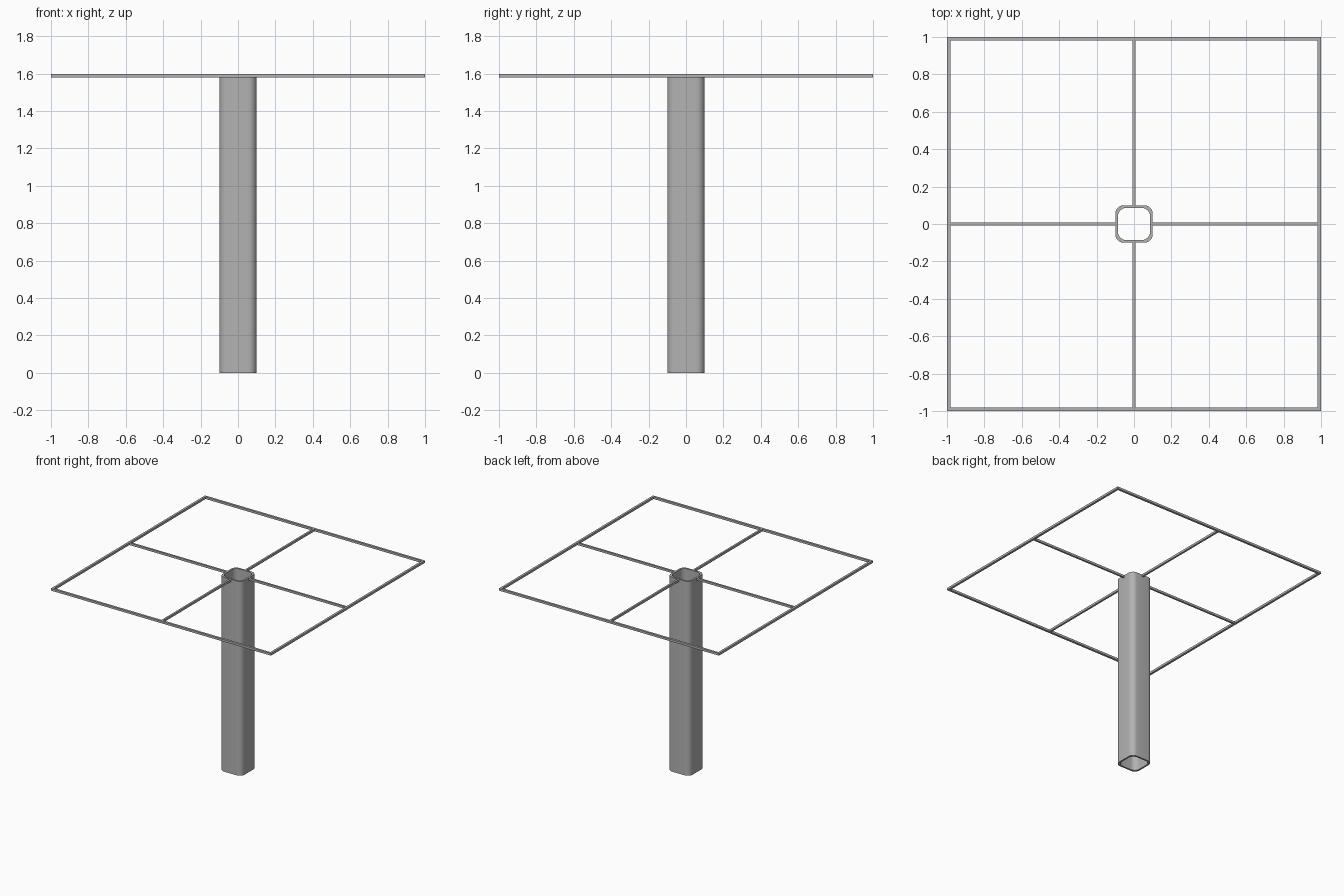
import bpy, bmesh
from math import sin, cos, pi, radians

cube = bpy.data.objects.get("Cube")
if cube:
    bpy.data.objects.remove(cube, do_unlink=True)

HEIGHT = 1.597     # top of the post and canopy frame
BAR = 0.018        # bar thickness
HALF = 0.1         # half width of the post
WALL = 0.014

grey = bpy.data.materials.new("steel grey")
grey.use_nodes = True
COLOUR = (0.45, 0.45, 0.45, 1)
grey.diffuse_color = COLOUR
grey.node_tree.nodes["Principled BSDF"].inputs["Base Color"].default_value = COLOUR


def add_object(name, bm):
    bmesh.ops.recalc_face_normals(bm, faces=bm.faces)
    mesh = bpy.data.meshes.new(name)
    bm.to_mesh(mesh)
    bm.free()
    mesh.materials.append(grey)
    obj = bpy.data.objects.new(name, mesh)
    bpy.context.collection.objects.link(obj)
    return obj


def bar(name, x, y, length_x, length_y):
    bm = bmesh.new()
    bmesh.ops.create_cube(bm, size=1)
    bmesh.ops.scale(bm, vec=(length_x, length_y, BAR), verts=bm.verts)
    bmesh.ops.translate(bm, vec=(x, y, HEIGHT - BAR / 2), verts=bm.verts)
    return add_object(name, bm)


def rounded_square(half, radius, steps=8):
    points = []
    for corner in range(4):
        middle = pi / 4 + corner * pi / 2
        cx = (half - radius) * (1 if cos(middle) > 0 else -1)
        cy = (half - radius) * (1 if sin(middle) > 0 else -1)
        for i in range(steps + 1):
            a = corner * pi / 2 + i / steps * pi / 2
            points.append((cx + radius * cos(a), cy + radius * sin(a)))
    return points


# Hollow post: outer and inner walls joined by rims
bm = bmesh.new()
outer = rounded_square(HALF, 0.045)
inner = rounded_square(HALF - WALL, 0.045)
loops = [[bm.verts.new((x, y, z)) for x, y in outline]
         for outline, z in ((outer, 0), (outer, HEIGHT), (inner, HEIGHT), (inner, 0))]
count = len(outer)
for k in range(4):
    low, high = loops[k], loops[(k + 1) % 4]
    for i in range(count):
        j = (i + 1) % count
        bm.faces.new((low[i], low[j], high[j], high[i]))
post = add_object("post", bm)
bpy.context.view_layer.objects.active = post
post.select_set(True)
bpy.ops.object.shade_smooth_by_angle(angle=radians(30))

# Canopy frame and the arms that carry it
edge = 1 - BAR / 2
start = HALF - WALL / 2
end = 1 - BAR
arm = end - start
for sign, side, facing in ((1, "left", "back"), (-1, "right", "front")):
    bar(f"frame_{facing}", 0, sign * edge, 2, BAR)
    bar(f"frame_{side}", sign * edge, 0, BAR, 2 * end)
    bar(f"arm_{side}", sign * (start + end) / 2, 0, arm, BAR * 0.85)
    bar(f"arm_{facing}", 0, sign * (start + end) / 2, BAR * 0.85, arm)
